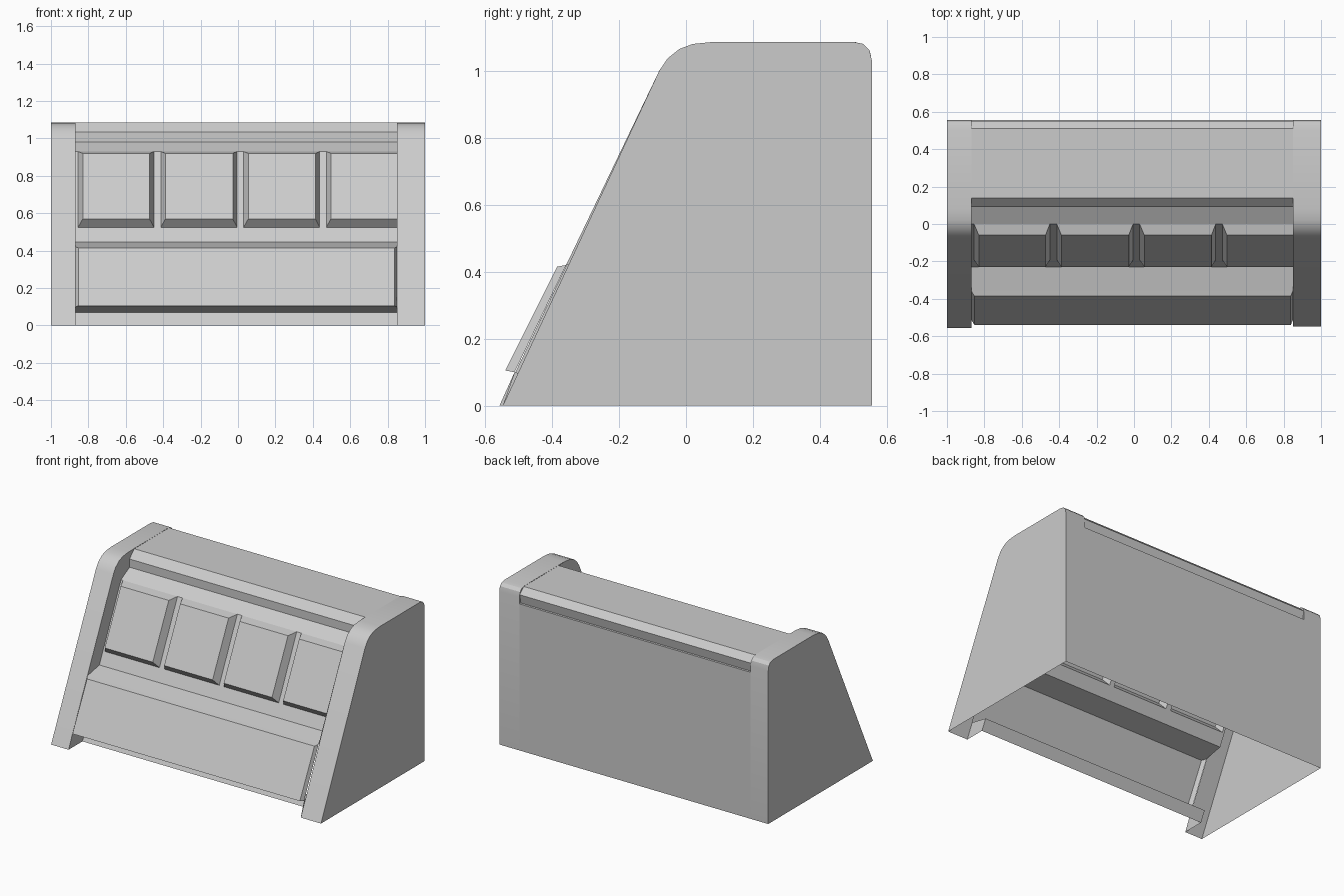
import bpy, bmesh, math
from mathutils import Vector

cube = bpy.data.objects.get("Cube")
if cube:
    bpy.data.objects.remove(cube, do_unlink=True)

grey = bpy.data.materials.new("light_grey")
grey.use_nodes = True
colour = (0.6, 0.6, 0.6, 1)
grey.diffuse_color = colour
grey.node_tree.nodes["Principled BSDF"].inputs["Base Color"].default_value = colour

X0, X1 = -0.87, 0.85      # inner walls of the two end pieces


def face(bm, pts, want):
    """Add one polygon that looks towards the wanted direction."""
    f = bm.faces.new([bm.verts.new(p) for p in pts])
    f.normal_update()
    if f.normal.dot(Vector(want)) < 0:
        f.normal_flip()


def strip(bm, a, b, xa, xb):
    """Quad between two (y, z) profile points, xa and xb give its x ranges."""
    pts = [(xa[0], *a), (xa[1], *a), (xb[1], *b), (xb[0], *b)]
    bm.faces.new([bm.verts.new(p) for p in pts])


def finish(bm, name, smooth=False):
    bmesh.ops.remove_doubles(bm, verts=bm.verts, dist=0.0005)
    mesh = bpy.data.meshes.new(name)
    bm.to_mesh(mesh)
    bm.free()
    mesh.materials.append(grey)
    ob = bpy.data.objects.new(name, mesh)
    bpy.context.collection.objects.link(ob)
    if smooth:
        bpy.ops.object.select_all(action='DESELECT')
        ob.select_set(True)
        bpy.context.view_layer.objects.active = ob
        bpy.ops.object.shade_smooth_by_angle(angle=math.radians(30))
    return ob


# Profiles as (y, z), running from the front base over the top to the back base
base = [(-0.41, 0), (-0.375, 0.07)]
low_cross, up_cross = (-0.512, 0.1), (-0.358, 0.42)
proud = [(-0.54, 0.105), (-0.385, 0.415)]
panel = [(-0.23, 0.445), (0, 0.93)]
lip = [(0.09, 0.98), (0.09, 1.035), (0.14, 1.085)]
rear = [(0.51, 1.085), (0.552, 1.045), (0.54, 0.985), (0.555, 0.985)]
arch = [(-0.08, 1.0), (-0.055, 1.037), (-0.02, 1.065), (0.02, 1.08), (0.08, 1.086)]
corner = [(0.5, 1.086), (0.53, 1.08), (0.548, 1.062), (0.555, 1.03)]


# Hollow end pieces: outer side, curved rim and the walls beside the recess
def end_piece(name, x_out, x_in, front_y):
    s = 1 if x_out > 0 else -1
    outline = [(front_y, 0)] + arch + corner + [(0.555, 0)]
    bm = bmesh.new()
    face(bm, [(x_out, *p) for p in outline], (s, 0, 0))
    xr = sorted((x_in, x_out))
    for a, b in zip(outline, outline[1:]):
        strip(bm, a, b, xr, xr)
    upper = [up_cross] + arch + lip[::-1] + panel[::-1]
    lower = [outline[0], low_cross, base[1], base[0]]
    back = corner + rear[::-1]
    for wall in (upper, lower, back):
        face(bm, [(x_in, *p) for p in wall], (-s, 0, 0))
    finish(bm, name, smooth=True)


end_piece("left_end", 1, X1, -0.547)
end_piece("right_end", -1, X0, -0.557)

# Centre body: lower front block, lip, top and back
bm = bmesh.new()
full, inset = (X0, X1), (X0 + 0.017, X1 - 0.012)
front = base + [low_cross] + proud + [up_cross, panel[0]]
for run in (front, [panel[1]] + lip + rear + [(0.555, 0)]):
    for a, b in zip(run, run[1:]):
        strip(bm, a, b, inset if a in proud else full, inset if b in proud else full)
for i, s in ((0, -1), (1, 1)):
    ends = [(full[i], *low_cross), (inset[i], *proud[0]),
            (inset[i], *proud[1]), (full[i], *up_cross)]
    face(bm, ends, (s, 0, 0))
finish(bm, "centre_body")

# Sloped panel with openings under the four raised pads
pads = [(-0.855, -0.45), (-0.413, -0.005), (0.03, 0.437), (0.472, X1)]
split = (-0.192, 0.525)
bm = bmesh.new()
strip(bm, panel[0], split, full, full)
edges = [X0] + [x for pad in pads for x in pad]
for gap in zip(edges[0::2], edges[1::2]):
    strip(bm, split, panel[1], gap, gap)
finish(bm, "sloped_panel")

# Raised pads with bevelled sides, open at the back
for n, (x0, x1) in enumerate(pads):
    outer = (x0, x1)
    inner = (x0 + 0.025, x1 if x1 == X1 else x1 - 0.023)
    bottom, top = (-0.23, 0.57), (-0.06, 0.92)
    bm = bmesh.new()
    strip(bm, split, bottom, outer, inner)
    strip(bm, bottom, top, inner, inner)
    strip(bm, top, panel[1], inner, outer)
    for i, s in ((0, -1), (1, 1)):
        side = [(outer[i], *split), (inner[i], *bottom),
                (inner[i], *top), (outer[i], *panel[1])]
        face(bm, side, (s, 0, 0))
    finish(bm, f"pad_{n + 1}")
